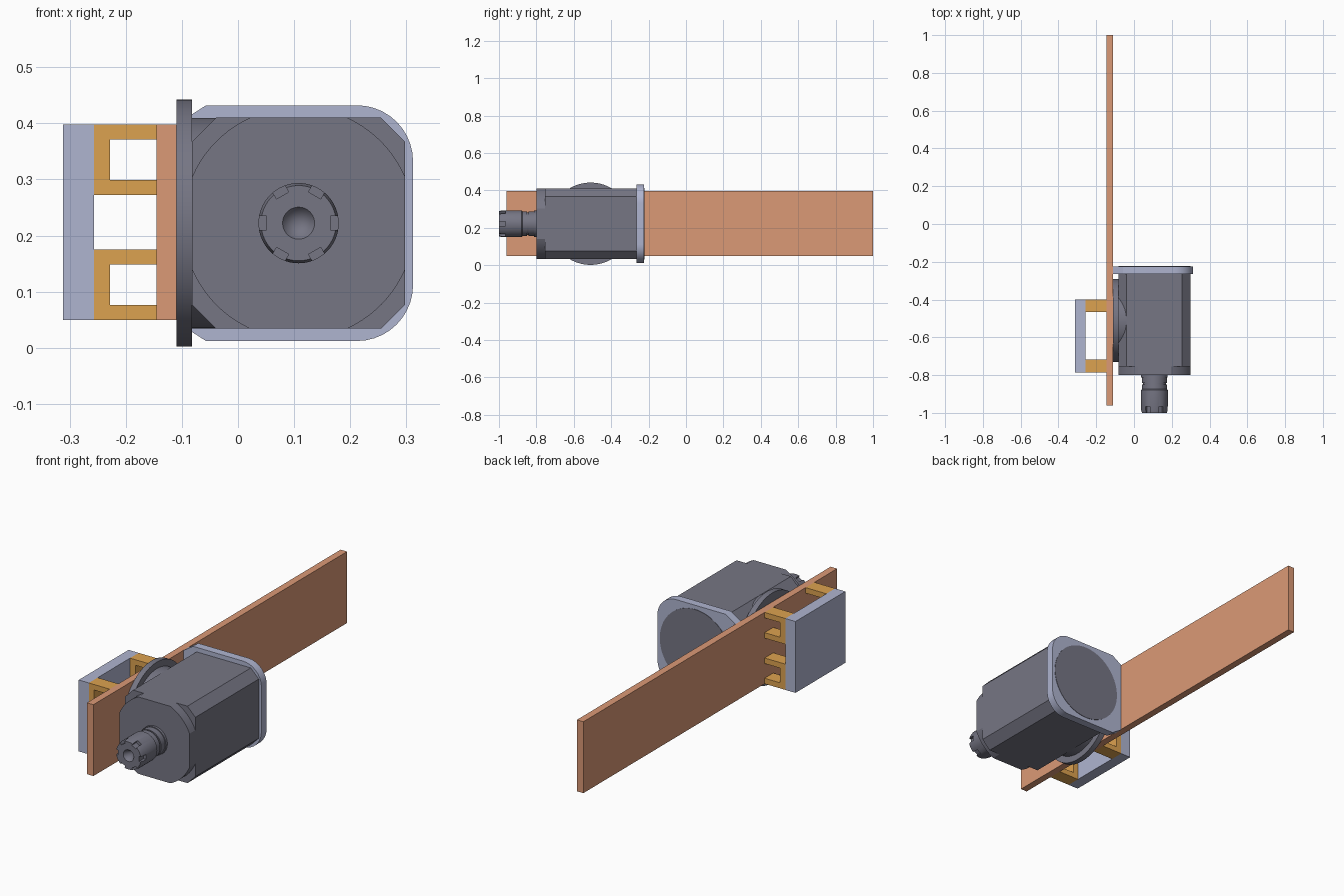
import bpy, bmesh
from math import sin, cos, pi, acos, asin, radians
from mathutils import Matrix, Vector

if "Cube" in bpy.data.objects:
    bpy.data.objects.remove(bpy.data.objects["Cube"])


def material(name, rgb):
    m = bpy.data.materials.new(name)
    m.diffuse_color = (*rgb, 1)
    m.use_nodes = True
    m.node_tree.nodes["Principled BSDF"].inputs["Base Color"].default_value = m.diffuse_color
    return m


ORANGE = material("orange", (0.71, 0.32, 0.18))
OCHRE = material("ochre", (0.72, 0.36, 0.08))
LILAC = material("pale_blue", (0.43, 0.46, 0.63))
STEEL = material("dark_grey", (0.18, 0.18, 0.23))


def finish(name, bm, mat, smooth=False):
    bmesh.ops.remove_doubles(bm, verts=bm.verts, dist=1e-5)
    bmesh.ops.recalc_face_normals(bm, faces=bm.faces)
    me = bpy.data.meshes.new(name)
    bm.to_mesh(me)
    bm.free()
    ob = bpy.data.objects.new(name, me)
    bpy.context.collection.objects.link(ob)
    if mat:
        me.materials.append(mat)
    if smooth:
        bpy.ops.object.select_all(action='DESELECT')
        ob.select_set(True)
        bpy.context.view_layer.objects.active = ob
        bpy.ops.object.shade_smooth_by_angle(angle=radians(25))
    return ob


def prism(name, pts, y0, y1, mat, smooth=False):
    """Extrude an (x, z) outline from y0 to y1."""
    bm = bmesh.new()
    f = bm.faces.new([bm.verts.new((x, y0, z)) for x, z in pts])
    ext = bmesh.ops.extrude_face_region(bm, geom=[f])["geom"]
    bmesh.ops.translate(bm, vec=(0, y1 - y0, 0),
                        verts=[v for v in ext if isinstance(v, bmesh.types.BMVert)])
    return finish(name, bm, mat, smooth)


def box(name, x0, x1, y0, y1, z0, z1, mat):
    return prism(name, [(x0, z0), (x1, z0), (x1, z1), (x0, z1)], y0, y1, mat)


def lathe(name, profile, origin, axis, mat, n=64):
    """Revolve (radius, distance) points about the x or y axis through origin."""
    bm = bmesh.new()
    rings = []
    for r, d in profile:
        ring = []
        for i in range(n):
            u, w = r * cos(2 * pi * i / n), r * sin(2 * pi * i / n)
            p = (d, u, w) if axis == 'x' else (u, d, w)
            ring.append(bm.verts.new(Vector(origin) + Vector(p)))
        rings.append(ring)
    for a, b in zip(rings, rings[1:]):
        for i in range(n):
            j = (i + 1) % n
            bm.faces.new((a[i], a[j], b[j], b[i]))
    return finish(name, bm, mat, True)


def arc(cx, cz, r, a0, a1, n=10):
    return [(cx + r * cos(a0 + (a1 - a0) * i / n), cz + r * sin(a0 + (a1 - a0) * i / n))
            for i in range(n + 1)]


CX, CZ = 0.108, 0.222      # spindle axis
HX, HZ = 0.19, 0.188       # half size of the body

# Long mounting plate and outer block
box("mounting_plate", -0.145, -0.11, -0.96, 1.0, 0.049, 0.398, ORANGE)
box("outer_block", -0.312, -0.257, -0.785, -0.4, 0.049, 0.398, LILAC)

# Four C-shaped brackets joining block and plate
for y0, y1, end in ((-0.785, -0.717, "front"), (-0.467, -0.4, "rear")):
    for z0, level in ((0.049, "lower"), (0.272, "upper")):
        z1, t = z0 + 0.126, 0.027
        prism(f"bracket_{end}_{level}",
              [(-0.257, z0), (-0.145, z0), (-0.145, z0 + t), (-0.228, z0 + t),
               (-0.228, z1 - t), (-0.145, z1 - t), (-0.145, z1), (-0.257, z1)],
              y0, y1, OCHRE)

# Swivel disc with the boss that runs into the body
lathe("swivel_disc", [(0, -0.11), (0.22, -0.11), (0.22, -0.082), (0.1875, -0.082),
                      (0.1875, -0.03), (0, -0.03)], (0, -0.51, CZ), 'x', STEEL, 96)

# Main body with chamfered long edges
c = 0.043
body = []
for sx, sz in ((1, 1), (-1, 1), (-1, -1), (1, -1)):
    pair = [(CX + sx * HX, CZ + sz * (HZ - c)), (CX + sx * (HX - c), CZ + sz * HZ)]
    body += pair if sx * sz > 0 else pair[::-1]
prism("main_body", body, -0.755, -0.265, STEEL)

# Front cap: the square clipped by a circle
R = 0.207
cap = []
for k in range(4):
    lo, hi = acos(HX / R), asin(HZ / R)
    if k % 2:
        lo, hi = pi / 2 - hi, pi / 2 - lo
    cap += arc(CX, CZ, R, lo + k * pi / 2, hi + k * pi / 2)
prism("front_cap", cap, -0.8, -0.755, STEEL, True)

# Rear flange: rounded on the free side, cut corners beside the plate
flange = (arc(0.212, 0.112, 0.1, -pi / 2, 0) + arc(0.212, 0.332, 0.1, 0, pi / 2)
          + [(-0.057, 0.432), (-0.11, 0.398), (-0.11, 0.046), (-0.057, 0.012)])
prism("rear_flange", flange, -0.265, -0.225, LILAC, True)
lathe("rear_cover", [(0, -0.26), (0.19, -0.26), (0.19, -0.223), (0, -0.223)],
      (CX, 0, CZ), 'y', STEEL)

# Spindle neck and clamping nut with a conical bore
nut = lathe("spindle_nut", [(0, -0.79), (0.07, -0.79), (0.07, -0.812), (0.066, -0.812),
                            (0.066, -0.842), (0.061, -0.842), (0.061, -0.85), (0.066, -0.85),
                            (0.066, -0.874), (0.0715, -0.88), (0.0715, -0.985),
                            (0.067, -1.0), (0.0285, -1.0), (0, -0.96)],
            (CX, 0, CZ), 'y', STEEL)

# Six wrench slots cut in the nut
bm = bmesh.new()
for k in range(6):
    m = (Matrix.Translation((CX, -0.995, CZ)) @ Matrix.Rotation(k * pi / 3, 4, 'Y')
         @ Matrix.Translation((0.072, 0, 0)) @ Matrix.Diagonal((0.03, 0.06, 0.025, 1)))
    bmesh.ops.create_cube(bm, size=1, matrix=m)
cutter = finish("slot_cutter", bm, None)
mod = nut.modifiers.new("slots", 'BOOLEAN')
mod.operation, mod.solver, mod.object = 'DIFFERENCE', 'EXACT', cutter
bpy.context.view_layer.objects.active = nut
bpy.ops.object.modifier_apply(modifier="slots")
bpy.data.objects.remove(cutter)
